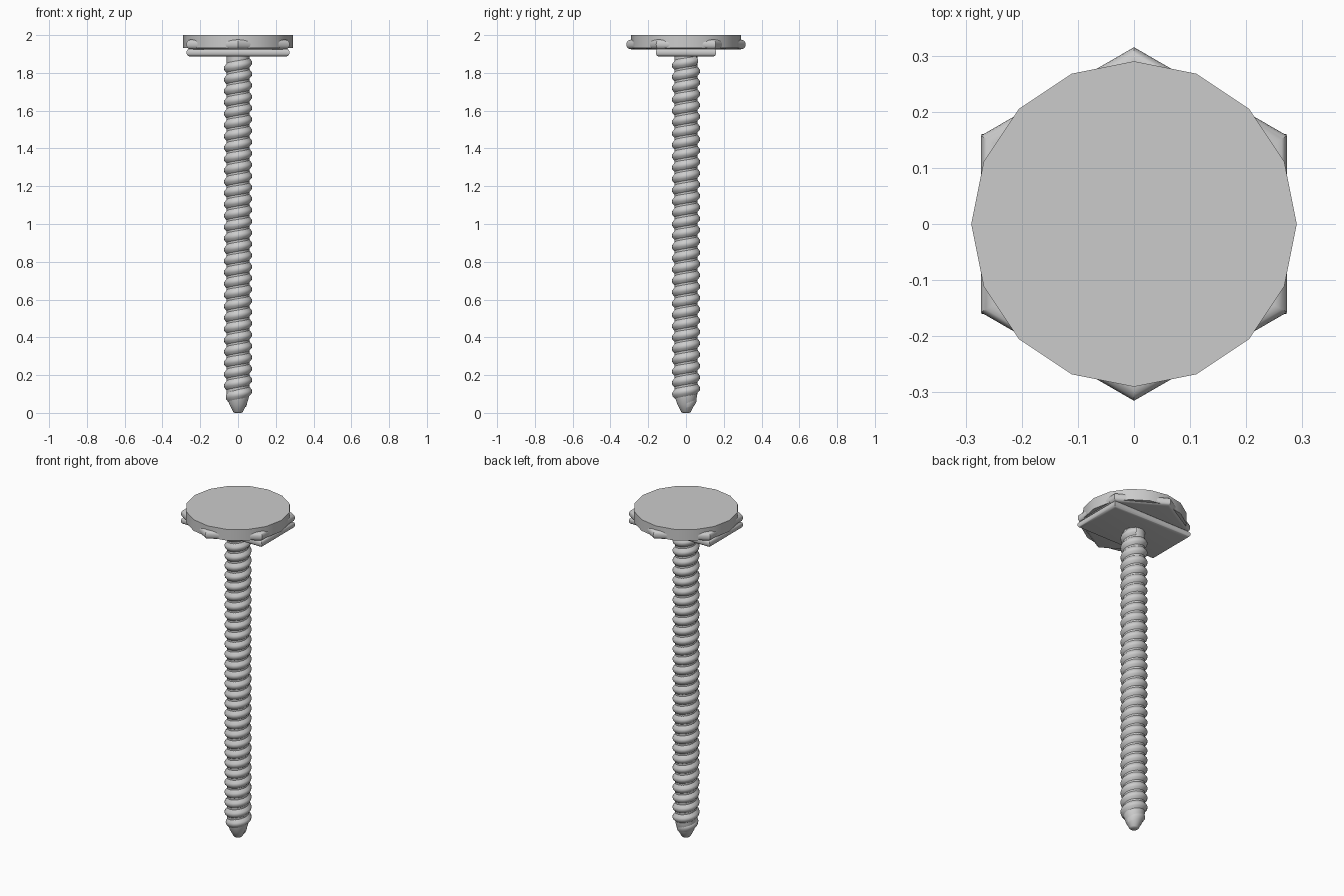
import bpy, bmesh, math

if "Cube" in bpy.data.objects:
    bpy.data.objects.remove(bpy.data.objects["Cube"])

def finish(name, bm):
    bmesh.ops.recalc_face_normals(bm, faces=bm.faces)
    me = bpy.data.meshes.new(name)
    bm.to_mesh(me)
    bm.free()
    ob = bpy.data.objects.new(name, me)
    bpy.context.collection.objects.link(ob)
    bpy.ops.object.select_all(action='DESELECT')
    ob.select_set(True)
    bpy.context.view_layer.objects.active = ob
    bpy.ops.object.shade_smooth_by_angle(angle=math.radians(40))
    return ob

def plate(name, outline, z0, z1, round_r=0):
    """Extruded outline, optionally with rounded rims."""
    bm = bmesh.new()
    rings = [[bm.verts.new((x, y, z)) for x, y in outline] for z in (z0, z1)]
    n = len(outline)
    for r in rings:
        bm.faces.new(r)
    for i in range(n):
        j = (i + 1) % n
        bm.faces.new((rings[0][i], rings[0][j], rings[1][j], rings[1][i]))
    if round_r:
        rims = [e for e in bm.edges if abs(e.verts[0].co.z - e.verts[1].co.z) < 1e-6]
        bmesh.ops.bevel(bm, geom=rims, offset=round_r, segments=5,
                        profile=0.5, affect='EDGES')
    return finish(name, bm)

def polygon(n, r):
    return [(r * math.sin(math.tau * i / n), r * math.cos(math.tau * i / n)) for i in range(n)]

# Head: faceted disc, rounded hexagon, rectangular plate under it
plate("head_disc", polygon(16, 0.29), 1.932, 2.0)
plate("head_hexagon", polygon(6, 0.315), 1.925, 1.976, 0.022)
plate("head_lower_plate", [(-0.272, -0.16), (0.272, -0.16), (0.272, 0.16), (-0.272, 0.16)],
      1.887, 1.929, 0.018)

# Shaft core with blunt tapered tip
SEG = 32
profile = [(0.018, 0), (0.026, 0.006), (0.046, 0.045), (0.056, 0.075), (0.06, 0.1), (0.06, 1.9)]
bm = bmesh.new()
rings = [[bm.verts.new((r * math.cos(math.tau * i / SEG), r * math.sin(math.tau * i / SEG), z))
          for i in range(SEG)] for r, z in profile]
for a, b in zip(rings, rings[1:]):
    for i in range(SEG):
        j = (i + 1) % SEG
        bm.faces.new((a[i], a[j], b[j], b[i]))
bm.faces.new(rings[0])
bm.faces.new(rings[-1])
finish("shaft_core", bm)

# Helical thread, fading in at the tip
PITCH, STEPS, Z0, Z1 = 0.06, 24, 0.055, 1.865
section = [(-0.45, 0.0), (-0.2, 0.85), (0.0, 1.0), (0.15, 0.85), (0.45, 0.0)]
bm = bmesh.new()
prev = None
count = int((Z1 - Z0) / PITCH * STEPS)
for k in range(count + 1):
    a = math.tau * k / STEPS
    z = Z0 + PITCH * k / STEPS
    grow = min(1, 0.35 + 0.65 * k / (STEPS * 0.8))
    root = min(0.058, 0.042 + 0.016 * k / (STEPS * 0.8))
    row = []
    for dz, h in section:
        r = root + 0.017 * h * grow
        row.append(bm.verts.new((r * math.cos(a), r * math.sin(a), z + dz * PITCH)))
    if prev:
        for i in range(len(section) - 1):
            bm.faces.new((prev[i], row[i], row[i + 1], prev[i + 1]))
        bm.faces.new((prev[-1], row[-1], row[0], prev[0]))
    else:
        bm.faces.new(row)
    prev = row
bm.faces.new(prev)
finish("thread", bm)
